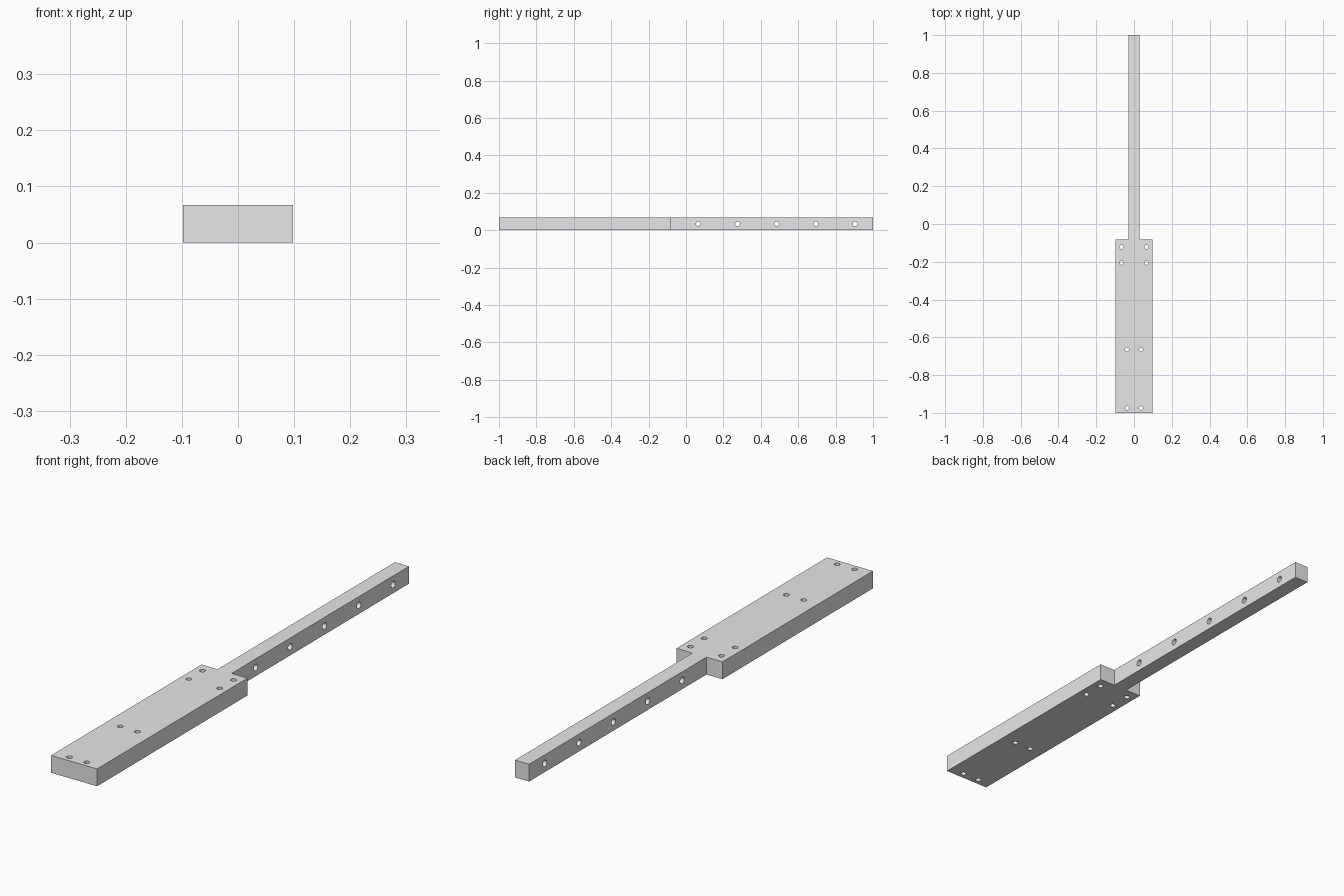
import bpy
import bmesh
from math import pi

cube = bpy.data.objects.get("Cube")
if cube:
    bpy.data.objects.remove(cube, do_unlink=True)

HEIGHT = 0.067
BLADE = 0.098    # half width of the wide block
ARM = 0.03       # half width of the narrow arm
STEP = -0.082    # where the block meets the arm

grey = bpy.data.materials.new("plain grey")
grey.diffuse_color = (0.8, 0.8, 0.8, 1)
grey.use_nodes = True
grey.node_tree.nodes["Principled BSDF"].inputs["Base Color"].default_value = (0.8, 0.8, 0.8, 1)

# Stepped outline, mirrored across x and extruded upward
right_half = [(BLADE, -1), (BLADE, STEP), (ARM, STEP), (ARM, 1)]
outline = right_half + [(-x, y) for x, y in reversed(right_half)]
bm = bmesh.new()
base = bm.faces.new([bm.verts.new((x, y, 0)) for x, y in outline])
top = bmesh.ops.extrude_face_region(bm, geom=[base])
bmesh.ops.translate(bm, vec=(0, 0, HEIGHT),
                    verts=[v for v in top["geom"] if isinstance(v, bmesh.types.BMVert)])
bmesh.ops.recalc_face_normals(bm, faces=bm.faces)
mesh = bpy.data.meshes.new("stepped_bar")
bm.to_mesh(mesh)
bm.free()
mesh.materials.append(grey)
bar = bpy.data.objects.new("stepped_bar", mesh)
bpy.context.collection.objects.link(bar)


def drill(name, location, radius, rotation=(0, 0, 0)):
    """Cut a round through hole in the bar."""
    bpy.ops.mesh.primitive_cylinder_add(vertices=24, radius=radius, depth=0.2,
                                        location=location, rotation=rotation)
    cutter = bpy.context.object
    cutter.name = name
    cutter.data.materials.append(grey)
    cutter.hide_render = True
    cut = bar.modifiers.new(name, "BOOLEAN")
    cut.operation = "DIFFERENCE"
    cut.solver = "EXACT"
    cut.object = cutter
    bpy.context.view_layer.objects.active = bar
    bpy.ops.object.modifier_apply(modifier=name)
    bpy.data.objects.remove(cutter, do_unlink=True)


# Pairs of vertical holes through the block
for x, y in [(0.066, -0.122), (0.066, -0.206), (0.037, -0.665), (0.037, -0.975)]:
    for side in (-1, 1):
        drill("block_hole", (side * x, y, HEIGHT / 2), 0.0105)

# Evenly spaced cross holes through the arm
for i in range(5):
    drill("arm_hole", (0, 0.066 + 0.2095 * i, HEIGHT / 2), 0.0125, (0, pi / 2, 0))

# Smooth hole walls, crisp outer edges
bpy.ops.object.select_all(action="DESELECT")
bar.select_set(True)
bpy.context.view_layer.objects.active = bar
bpy.ops.object.shade_smooth_by_angle(angle=pi / 6)
